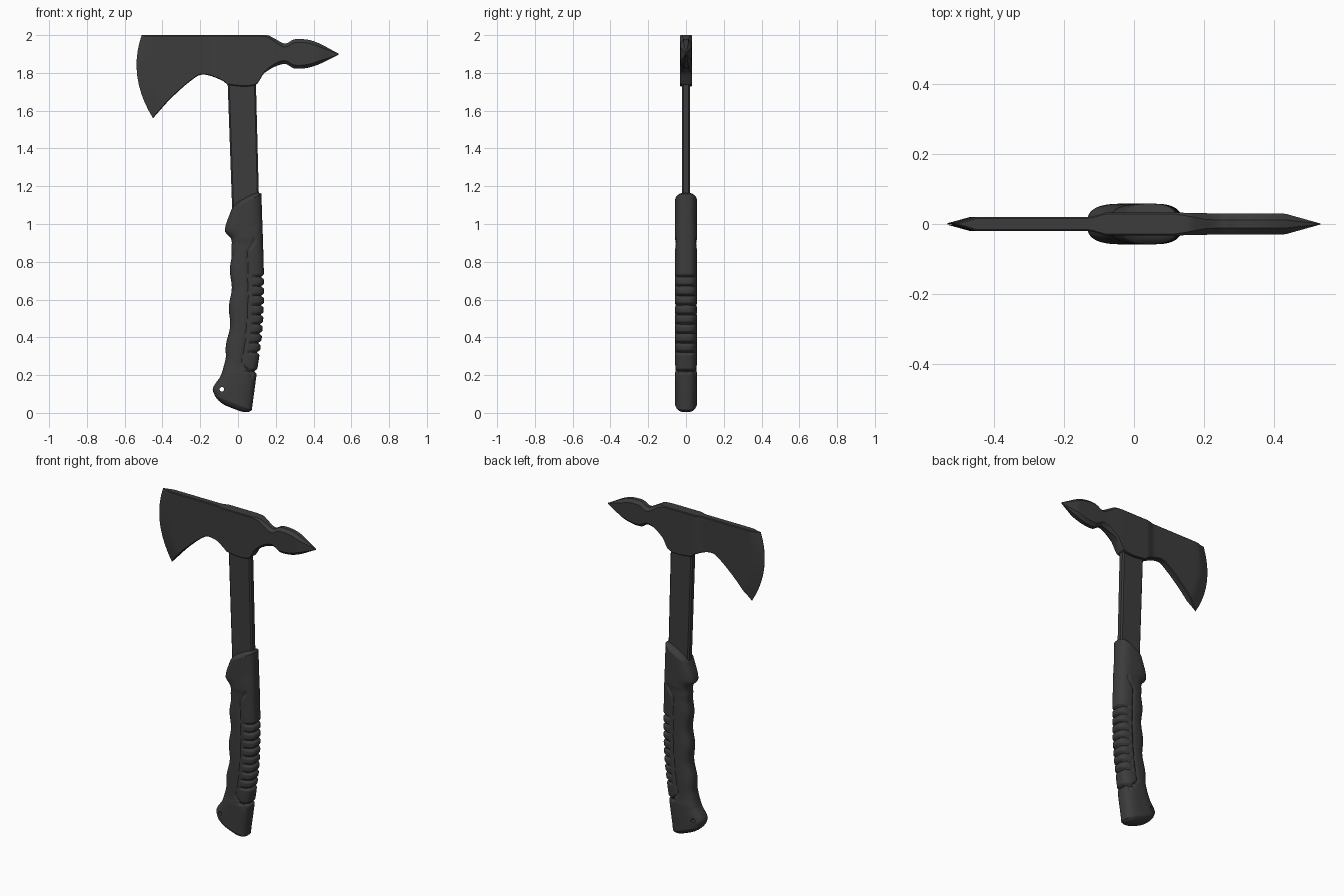
import bpy, bmesh, math

if "Cube" in bpy.data.objects:
    bpy.data.objects.remove(bpy.data.objects["Cube"])

mat = bpy.data.materials.new("matte_black")
mat.diffuse_color = (0.045, 0.045, 0.045, 1)
mat.use_nodes = True
mat.node_tree.nodes["Principled BSDF"].inputs["Base Color"].default_value = mat.diffuse_color


def smooth(ob, angle):
    bpy.ops.object.select_all(action='DESELECT')
    ob.select_set(True)
    bpy.context.view_layer.objects.active = ob
    bpy.ops.object.shade_smooth_by_angle(angle=math.radians(angle))


def loft(name, rings, angle=30):
    """Skin a list of equal-length closed rings and cap both ends."""
    bm = bmesh.new()
    vr = [[bm.verts.new(p) for p in r] for r in rings]
    n = len(vr[0])
    for a, b in zip(vr, vr[1:]):
        for i in range(n):
            j = (i + 1) % n
            bm.faces.new((a[i], a[j], b[j], b[i]))
    bm.faces.new(vr[0][::-1])
    bm.faces.new(vr[-1])
    bmesh.ops.recalc_face_normals(bm, faces=bm.faces)
    me = bpy.data.meshes.new(name)
    bm.to_mesh(me)
    bm.free()
    me.materials.append(mat)
    ob = bpy.data.objects.new(name, me)
    bpy.context.collection.objects.link(ob)
    smooth(ob, angle)
    return ob


def curve(pts, v):
    """Smooth curve through (position, value) points."""
    v = min(max(v, pts[0][0]), pts[-1][0])
    k = 0
    while k < len(pts) - 2 and v > pts[k + 1][0]:
        k += 1

    def slope(i):
        a, b = pts[max(i - 1, 0)], pts[min(i + 1, len(pts) - 1)]
        return (b[1] - a[1]) / (b[0] - a[0])
    (z0, x0), (z1, x1) = pts[k], pts[k + 1]
    h = z1 - z0
    t = (v - z0) / h
    return ((2*t**3 - 3*t*t + 1) * x0 + (t**3 - 2*t*t + t) * h * slope(k)
            + (3*t*t - 2*t**3) * x1 + (t**3 - t*t) * h * slope(k + 1))


def ramp(a, b, v):
    return min(max((v - a) / (b - a), 0), 1)


def step(a, b, v):
    t = ramp(a, b, v)
    return t * t * (3 - 2 * t)


# Head: blade, block and spike lofted along x between two outline curves
top = [(.16, 2.0), (.2, 1.978), (.25, 1.955), (.3, 1.978), (.4, 1.968), (.532, 1.902)]
under = [(-.45, 1.56), (-.35, 1.67), (-.22, 1.78), (-.17, 1.79), (-.08, 1.758),
         (-.053, 1.737), (.095, 1.737), (.14, 1.80), (.245, 1.848), (.3, 1.823),
         (.4, 1.835), (.532, 1.896)]
rings = []
for i in range(81):
    xb = -.45 + .982 * i / 80
    zt, zb = curve(top, xb), curve(under, xb)
    xt = xb - .06 * ramp(-.17, -.45, xb)
    bulge = .053 * ramp(-.25, -.45, xb)
    # sharp edge, thin blade, thick block, tapered point
    h = (.02 + .013 * ramp(-.125, -.08, xb) - .003 * ramp(.1, .24, xb))
    h *= min(ramp(-.453, -.4, xb), ramp(.537, .43, xb))
    c = min(.004 + .016 * step(.1, .24, xb), .6 * h, .4 * (zt - zb))

    def pt(z, y):
        v = (zt - z) / (zt - zb)
        return (xt + (xb - xt) * v - bulge * 4 * v * (1 - v), y, z)
    side = [(zt, h - c)]
    side += [(zt - c + (zb - zt + 2 * c) * k / 10, h) for k in range(11)]
    side += [(zb, h - c)]
    rings.append([pt(z, -y) for z, y in side] + [pt(z, y) for z, y in side[::-1]])
loft("axe_head", rings, 25)

# Shaft: flat tapered bar with chamfered corners
rings = []
for z, x0, x1 in ((1.05, -.03, .113), (1.78, -.056, .094)):
    h, c = .02, .008
    half = [(x0, h - c), (x0 + c, h), (x1 - c, h), (x1, h - c)]
    rings.append([(x, -y, z) for x, y in half] + [(x, y, z) for x, y in half[::-1]])
loft("shaft", rings)

# Grip: lofted handle with finger waves, back ribs and side grooves
front_edge = [(.09, -.122), (.13, -.133), (.2, -.09), (.3, -.066), (.5, -.045),
              (.87, -.035), (.92, -.036), (.965, -.069), (1.08, -.034)]
back_edge = [(.015, .073), (.2, .098), (.42, .128), (.65, .138), (1.16, .124)]
notches = [.72 - .05 * i for i in range(9)] + [.22]
N, M, HALF = 48, 260, .058


def grip_ring(s, scale=1, lift=0):
    zl, zr = .09 + .985 * s, .015 + 1.145 * s
    wave = math.cos((zl - .36) * math.pi / .1) * step(.24, .32, zl) * step(.88, .8, zl)
    xl, xr = curve(front_edge, zl) - .006 * wave, curve(back_edge, zr)
    cx, cz, a = (xl + xr) / 2, (zl + zr) / 2, (xr - xl) / 2
    half = []
    for j in range(N + 1):
        u = -math.cos(math.pi * j / N)
        y = HALF * max(1 - abs(u) ** 2.8, 0) ** (1 / 2.8)
        z = cz + (zr - zl) / 2 * u
        x = cx + a * u
        # long groove bounding the rib panel, closed at both ends
        gx = xr - .085 + .04 * step(.84, .92, z) + .06 * step(.27, .2, z)
        m = step(.17, .21, z) * step(.94, .9, z)
        y *= 1 - .15 * m * math.exp(-((x - gx) / .008) ** 2)
        # slightly lowered finger panel
        y *= 1 - .07 * step(.2, .25, z) * step(.93, .89, z) * step(gx, gx - .015, x)
        # ribs across the back of the grip
        g = max(math.exp(-((z - k) / .008) ** 2) for k in notches) * step(.2, .45, u)
        x -= .015 * g * max(u, 0)
        y *= 1 - .12 * g
        half.append((cx + (x - cx) * scale, y * scale,
                     max(cz + (z - cz) * scale + lift, 0)))
    return ([(x, -y, z) for x, y, z in half]
            + [(x, y, z) for x, y, z in half[-2:0:-1]])


caps = [.1 + .9 * math.sin(k * math.pi / 18) for k in range(9)]
rings = [grip_ring(0, s, -.03 * (1 - s ** 4)) for s in caps]
rings += [grip_ring(i / M) for i in range(M + 1)]
rings += [grip_ring(1, s, .024 * (1 - s ** 4)) for s in caps[::-1]]
grip = loft("grip", rings, 40)

# Lanyard hole through the pommel
bpy.ops.mesh.primitive_cylinder_add(vertices=24, radius=.012, depth=.4,
                                    location=(-.085, 0, .125),
                                    rotation=(math.pi / 2, 0, 0))
cutter = bpy.context.object
cutter.name = "hole_cutter"
cutter.hide_render = True
cutter.data.materials.append(mat)
mod = grip.modifiers.new("hole", 'BOOLEAN')
mod.object = cutter
mod.solver = 'EXACT'
bpy.ops.object.select_all(action='DESELECT')
grip.select_set(True)
bpy.context.view_layer.objects.active = grip
bpy.ops.object.modifier_apply(modifier=mod.name)
bpy.data.objects.remove(cutter, do_unlink=True)
smooth(grip, 40)
